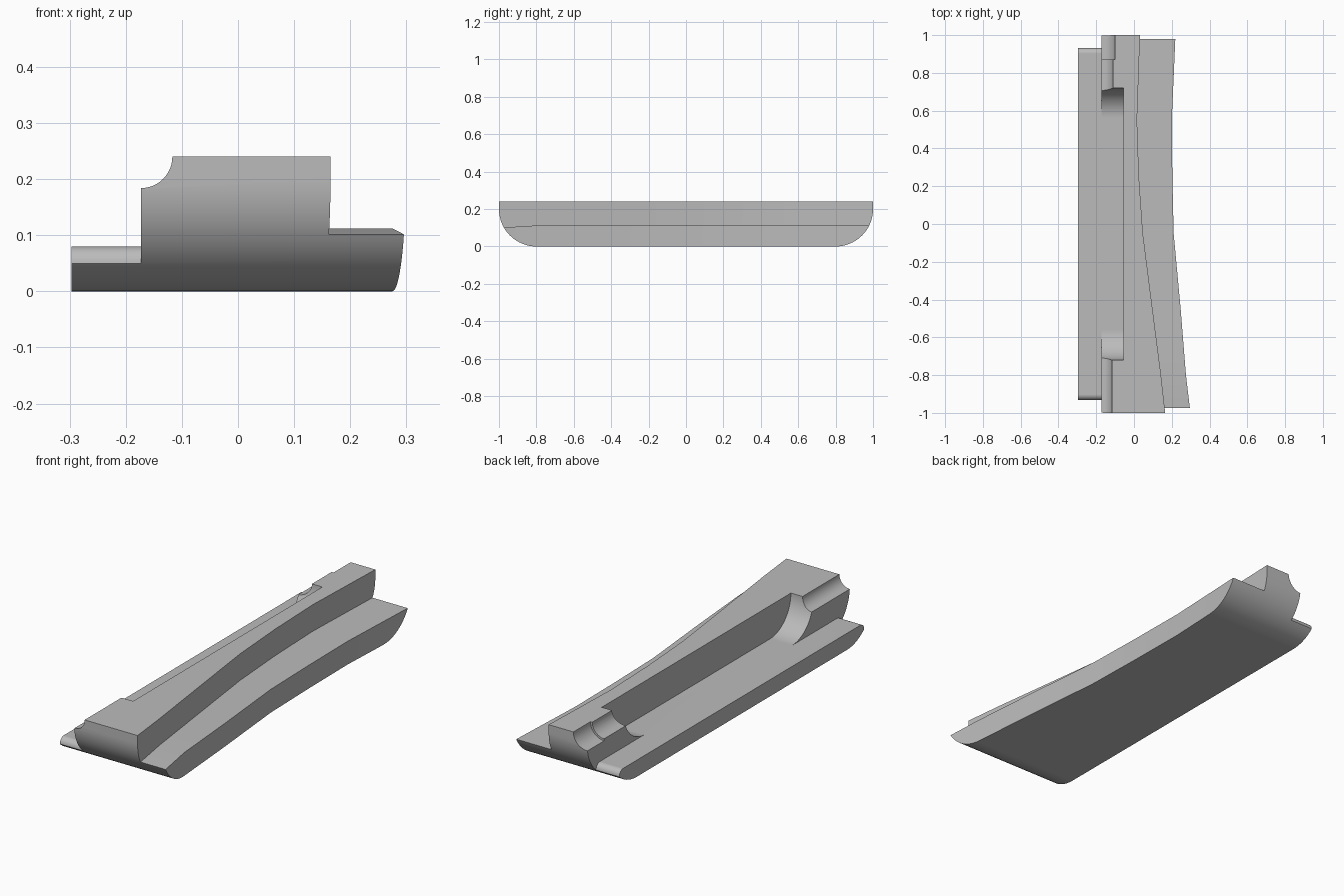
import bpy, bmesh
from math import sin, cos, pi

if "Cube" in bpy.data.objects:
    bpy.data.objects.remove(bpy.data.objects["Cube"], do_unlink=True)

grey = bpy.data.materials.new("plain grey")
grey.use_nodes = True
colour = (0.5, 0.5, 0.5, 1)
grey.diffuse_color = colour
grey.node_tree.nodes["Principled BSDF"].inputs["Base Color"].default_value = colour


def loft(name, sections):
    """Closed solid through a row of equal-length point loops."""
    bm = bmesh.new()
    rings = [[bm.verts.new(p) for p in s] for s in sections]
    n = len(rings[0])
    for a, b in zip(rings, rings[1:]):
        for i in range(n):
            j = (i + 1) % n
            bm.faces.new((a[i], a[j], b[j], b[i]))
    bm.faces.new(rings[0])
    bm.faces.new(rings[-1])
    bmesh.ops.recalc_face_normals(bm, faces=bm.faces)
    mesh = bpy.data.meshes.new(name)
    bm.to_mesh(mesh)
    bm.free()
    mesh.materials.append(grey)
    obj = bpy.data.objects.new(name, mesh)
    bpy.context.collection.objects.link(obj)
    return obj


def along_x(name, profile, x0, x1):
    return loft(name, [[(x, y, z) for y, z in profile] for x in (x0, x1)])


def arc(cy, cz, r, a0, a1, n=16):
    steps = [a0 + (a1 - a0) * i / n for i in range(n + 1)]
    return [(cy + r * cos(a), cz + r * sin(a)) for a in steps]


def mirrored(half):
    """Add the y-mirrored half to a profile running from +y."""
    return half + [(-y, z) for y, z in reversed(half)]


TOP, WALL, LEDGE = 0.24, -0.173, 0.08

# Long body with rounded lower ends
body = along_x("curved_body", mirrored([(1, TOP)] + arc(0.8, 0.2, 0.2, 0, -pi / 2)), -0.297, 0.4)

# Plan curves of the long side: y, raised wall x, outer edge x
side = [(1.01, 0.032, 0.22), (0.55, 0.016, 0.2), (0.25, 0.026, 0.203), (-0.05, 0.047, 0.21),
        (-0.45, 0.098, 0.247), (-0.8, 0.143, 0.275), (-1.01, 0.166, 0.3)]


def ledge_height(y):
    return 0.112 if y >= -0.8 else 0.112 + (y + 0.8) * 0.06


cutters = [
    # Outer edge
    loft("outer_cutter", [[(o, y, -1), (1, y, -1), (1, y, 1), (o, y, 1)] for y, w, o in side]),
    # Step above the curved ledge
    loft("curved_ledge_cutter", [[(w, y, ledge_height(y)), (1, y, ledge_height(y)),
                                  (1, y, 1), (w, y, 1)] for y, w, o in side]),
    # Step above the straight ledge, with rounded ends
    along_x("straight_ledge_cutter",
            mirrored([(1.1, 1), (1.1, 0.05)] + arc(0.902, 0.05, 0.03, 0, pi / 2, 8)), -0.5, WALL),
    # Long pocket with curved ends
    along_x("pocket_cutter",
            mirrored([(0.72, 1)] + arc(0.56, TOP, TOP - LEDGE, 0, -pi / 2)), -0.25, -0.055),
]

# Round grooves along the top corner
for y0, y1, r in [(-1.1, -0.7, 0.056), (0.7, 0.88, 0.063), (0.87, 1.1, 0.073)]:
    ring = arc(WALL, TOP, r, 0, 2 * pi, 48)[:-1]
    cutters.append(loft("groove_cutter", [[(x, y, z) for x, z in ring] for y in (y0, y1)]))

bpy.ops.object.select_all(action="DESELECT")
body.select_set(True)
bpy.context.view_layer.objects.active = body
for cutter in cutters:
    cutter.hide_render = True
    mod = body.modifiers.new("cut", "BOOLEAN")
    mod.operation = "DIFFERENCE"
    mod.solver = "EXACT"
    mod.object = cutter
    bpy.ops.object.modifier_apply(modifier=mod.name)
for cutter in cutters:
    bpy.data.objects.remove(cutter, do_unlink=True)

# Smooth curves, crisp edges
bpy.ops.object.shade_smooth_by_angle(angle=0.5)
normals = body.modifiers.new("normals", "WEIGHTED_NORMAL")
normals.keep_sharp = True
